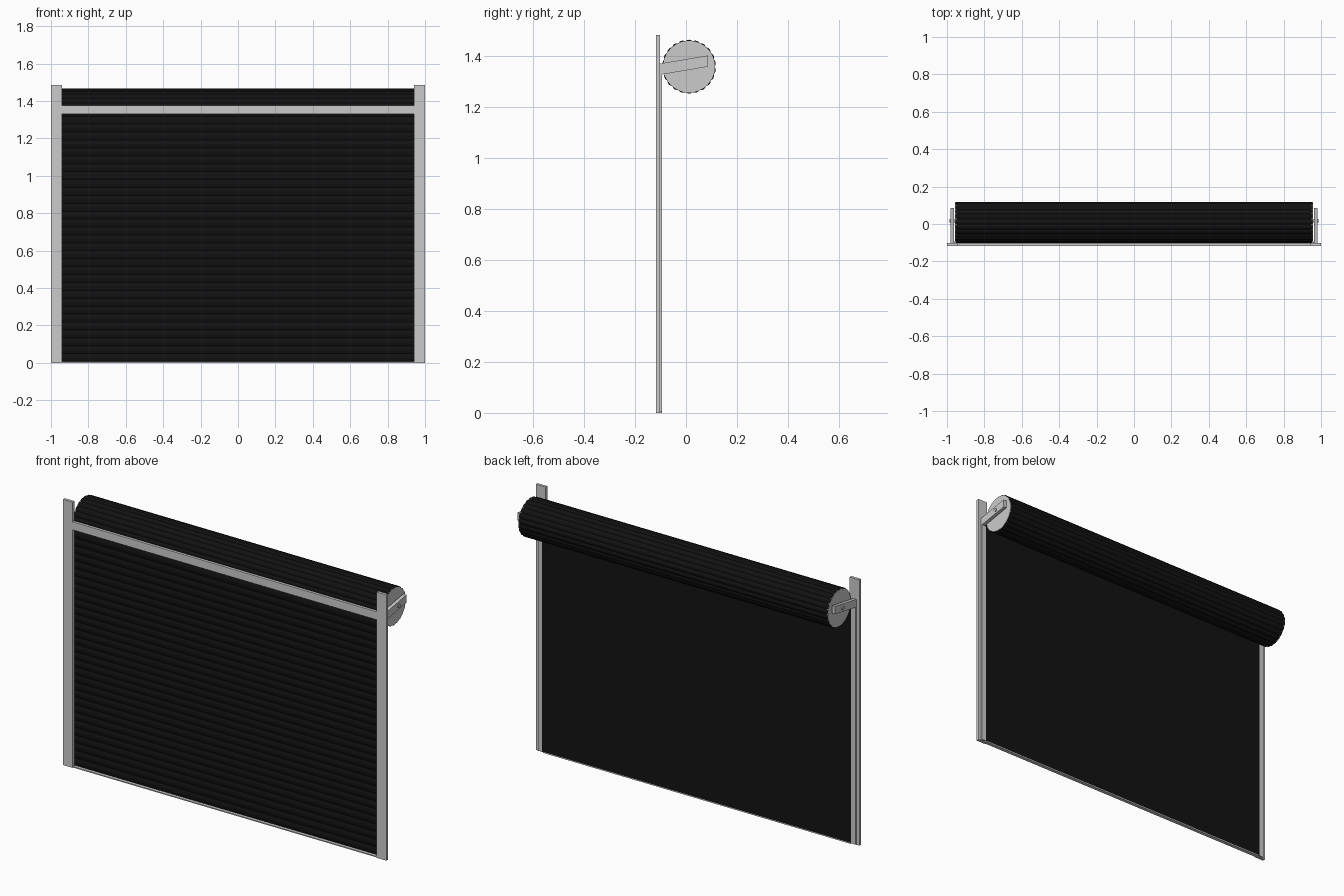
import bpy, bmesh, math

if "Cube" in bpy.data.objects:
    bpy.data.objects.remove(bpy.data.objects["Cube"])

black = bpy.data.materials.new("black_slats")
black.diffuse_color = (0.006, 0.006, 0.006, 1)
black.use_nodes = True
black.node_tree.nodes["Principled BSDF"].inputs["Base Color"].default_value = black.diffuse_color


def prism(name, pts, x0, x1, mat=None):
    """Extrude a closed (y, z) profile from x0 to x1."""
    bm = bmesh.new()
    face = bm.faces.new([bm.verts.new((x0, y, z)) for y, z in pts])
    ext = bmesh.ops.extrude_face_region(bm, geom=[face])
    moved = [g for g in ext["geom"] if isinstance(g, bmesh.types.BMVert)]
    bmesh.ops.translate(bm, verts=moved, vec=(x1 - x0, 0, 0))
    bmesh.ops.recalc_face_normals(bm, faces=bm.faces)
    me = bpy.data.meshes.new(name)
    bm.to_mesh(me)
    bm.free()
    ob = bpy.data.objects.new(name, me)
    bpy.context.collection.objects.link(ob)
    if mat:
        me.materials.append(mat)
    return ob


def box(name, x0, x1, y0, y1, z0, z1):
    return prism(name, [(y0, z0), (y1, z0), (y1, z1), (y0, z1)], x0, x1)


def circle(r, n, cy, cz):
    return [(cy + r * math.cos(2 * math.pi * i / n),
             cz + r * math.sin(2 * math.pi * i / n)) for i in range(n)]


CY, CZ, R = 0.012, 1.36, 0.106      # rolled drum
FRONT, MID, BACK = -0.118, -0.102, -0.094

# Frame: lintel and thin sill
box("lintel", -0.94, 0.94, FRONT, MID, 1.33, 1.375)
box("sill", -0.95, 0.95, FRONT + 0.004, BACK, 0, 0.006)

# Hanging curtain: slats bulging to the front
slats, steps, z0, z1 = 32, 4, 0.006, 1.36
profile = [(BACK, z1), (BACK, z0)]
for i in range(slats * steps + 1):
    t = i / steps
    bulge = 0.005 * math.sin(math.pi * (t % 1))
    profile.append((-0.097 - bulge, z0 + (z1 - z0) * t / slats))
prism("curtain", profile, -0.955, 0.955, black)

# Rolled curtain: ring of bulged slats
count = 22
roll = []
for i in range(count * steps):
    a = 2 * math.pi * i / (count * steps)
    r = R - 0.005 + 0.005 * math.sin(math.pi * ((i / steps) % 1))
    roll.append((CY + r * math.cos(a), CZ + r * math.sin(a)))
prism("curtain_roll", roll, -0.955, 0.955, black)

# Side parts, repeated left and right
for side, s in (("left", -1), ("right", 1)):
    box(side + "_post", s * 0.94, s * 1.0, FRONT, MID, 0, 1.485)
    box(side + "_guide", s * 0.956, s * 0.982, MID, BACK, 0.004, 1.33)
    prism(side + "_end_disc", circle(R - 0.004, count, CY, CZ), s * 0.95, s * 0.957)
    prism(side + "_bracket", [(MID, 1.328), (0.086, 1.36), (0.086, 1.404), (MID, 1.372)],
          s * 0.963, s * 0.982)
    prism(side + "_axle", circle(0.01, 12, CY + 0.006, CZ + 0.01), s * 0.95, s * 0.987)
